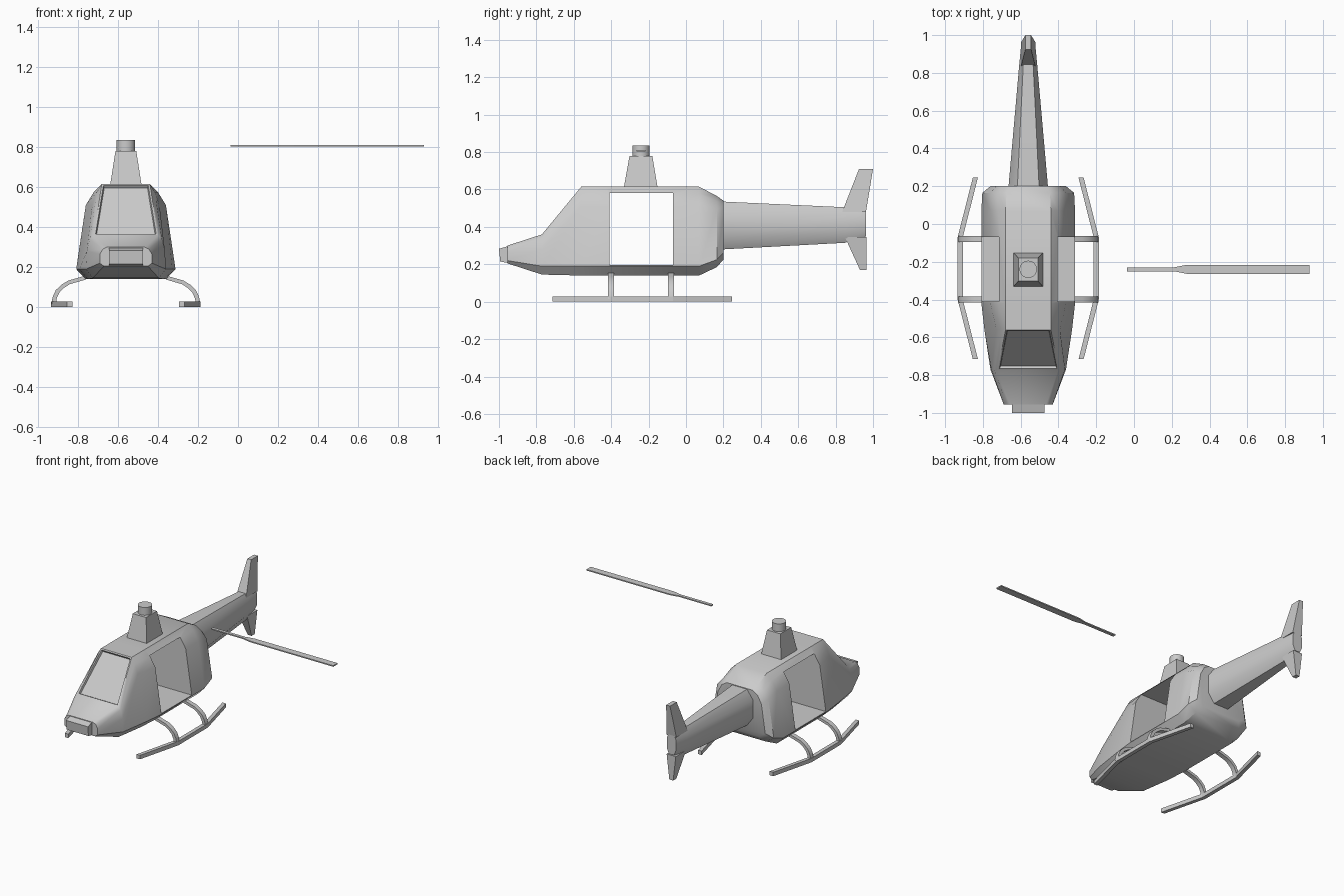
import bpy, bmesh, math
from mathutils import Vector

if "Cube" in bpy.data.objects:
    bpy.data.objects.remove(bpy.data.objects["Cube"])

CX = -0.56   # centre line of the aircraft


def loft(name, rings, smooth=None, edit=None):
    """Skin a list of equal-length point rings and cap both ends."""
    bm = bmesh.new()
    vr = [[bm.verts.new(p) for p in r] for r in rings]
    n = len(vr[0])
    for a, b in zip(vr, vr[1:]):
        for i in range(n):
            j = (i + 1) % n
            bm.faces.new((a[i], a[j], b[j], b[i]))
    bm.faces.new(vr[0])
    bm.faces.new(vr[-1])
    bmesh.ops.recalc_face_normals(bm, faces=bm.faces)
    if edit:
        edit(bm)
    me = bpy.data.meshes.new(name)
    bm.to_mesh(me)
    bm.free()
    ob = bpy.data.objects.new(name, me)
    bpy.context.collection.objects.link(ob)
    if smooth:
        smooth_shade(ob, smooth)
    return ob


def activate(ob):
    bpy.ops.object.select_all(action='DESELECT')
    ob.select_set(True)
    bpy.context.view_layer.objects.active = ob


def smooth_shade(ob, deg):
    activate(ob)
    bpy.ops.object.shade_smooth_by_angle(angle=math.radians(deg))


def section(y, half):
    """Symmetric cross-section at y from (half width, z) points, bottom to top."""
    return ([(CX + w, y, z) for w, z in half] +
            [(CX - w, y, z) for w, z in reversed(half)])


def rect(z, hx, y0, y1, cx=CX):
    return [(cx - hx, y0, z), (cx + hx, y0, z), (cx + hx, y1, z), (cx - hx, y1, z)]


# Fuselage, with a recessed windscreen in the sloping front face
def windscreen(bm):
    face = min((f for f in bm.faces if f.normal.z > 0.3),
               key=lambda f: (f.calc_center_median() - Vector((CX, -0.665, 0.49))).length)
    bmesh.ops.inset_region(bm, faces=[face], thickness=0.012)
    bmesh.ops.inset_region(bm, faces=[face], thickness=0.006, depth=-0.015)


cabin = [(.2, .14), (.248, .19), (.2, .51), (.16, .575), (.12, .615)]
body = loft("fuselage", [
    section(-.955, [(.11, .205), (.13, .22), (.13, .265), (.115, .29), (.095, .30)]),
    section(-.77, [(.165, .145), (.2, .19), (.195, .28), (.18, .34), (.16, .36)]),
    section(-.56, [(.19, .14), (.232, .19), (.168, .51), (.145, .575), (.12, .615)]),
    section(-.42, cabin),
    section(.07, cabin),
    section(.165, [(.18, .185), (.243, .225), (.2, .49), (.16, .535), (.115, .565)]),
    section(.2, [(.15, .225), (.2, .26), (.17, .46), (.14, .515), (.1, .54)]),
], edit=windscreen)

# Door opening running through the cabin
cutter = loft("door_cutter", [rect(.195, .5, -.41, -.07), rect(.58, .5, -.41, -.07)])
cutter.hide_render = True
mod = body.modifiers.new("doors", 'BOOLEAN')
mod.operation = 'DIFFERENCE'
mod.solver = 'EXACT'
mod.object = cutter
activate(body)
bpy.ops.object.modifier_apply(modifier="doors")
bpy.data.objects.remove(cutter)
smooth_shade(body, 35)

# Nose lamp block
loft("nose_block", [
    [(CX - .085, -.94, .205), (CX + .085, -.94, .205), (CX + .085, -.94, .30), (CX - .085, -.94, .30)],
    [(CX - .085, -.993, .215), (CX + .085, -.993, .215), (CX + .085, -1.0, .283), (CX - .085, -1.0, .283)],
])


# Tail boom
def boom_ring(y, w, z0, z1):
    h = z1 - z0
    return section(y, [(w * .55, z0), (w, z0 + h * .25), (w, z1 - h * .25), (w * .55, z1)])


loft("tail_boom", [boom_ring(.18, .106, .279, .536),
                   boom_ring(.85, .047, .315, .505),
                   boom_ring(.963, .036, .35, .497)], smooth=50)

# Tail fins
loft("upper_fin", [rect(.48, .038, .835, .962), rect(.71, .015, .925, 1.0)])
loft("lower_fin", [rect(.345, .036, .85, .965), rect(.17, .015, .93, .965)])

# Rotor mast and hub
loft("mast_base", [rect(.60, .08, -.334, -.15), rect(.78, .052, -.302, -.18)])
bpy.ops.mesh.primitive_cylinder_add(vertices=24, radius=.046, depth=.075,
                                    location=(CX, -.24, .7975))
hub = bpy.context.object
hub.name = "rotor_hub"
smooth_shade(hub, 40)

# Detached rotor blade
outline = [(-.037, .011), (.215, .011), (.28, .024), (.93, .024)]
loft("rotor_blade", [[(x, -.24 + s * w, z) for s, z in
                      ((-1, .802), (1, .802), (1, .810), (-1, .810))] for x, w in outline])

# Landing gear: bent skids and curved struts on both sides
skid = [(-.715, .28), (-.40, .36), (-.07, .36), (.245, .28)]
outer = [(.372, .015), (.366, .05), (.35, .085), (.322, .112), (.288, .133), (.2, .158)]
inner = [(.350, .015), (.345, .045), (.331, .074), (.308, .097), (.28, .115), (.2, .138)]
for side, label in ((1, "right"), (-1, "left")):
    loft(label + "_skid", [[(CX + side * (x + dx), y, z) for dx, z in
                            ((-.0135, 0), (.0135, 0), (.0135, .028), (-.0135, .028))]
                           for y, x in skid])
    for yc, place in ((-.4, "front"), (-.08, "rear")):
        loft(f"{label}_{place}_strut", [
            [(CX + side * o[0], yc - .016, o[1]), (CX + side * o[0], yc + .016, o[1]),
             (CX + side * i[0], yc + .016, i[1]), (CX + side * i[0], yc - .016, i[1])]
            for o, i in zip(outer, inner)], smooth=35)
